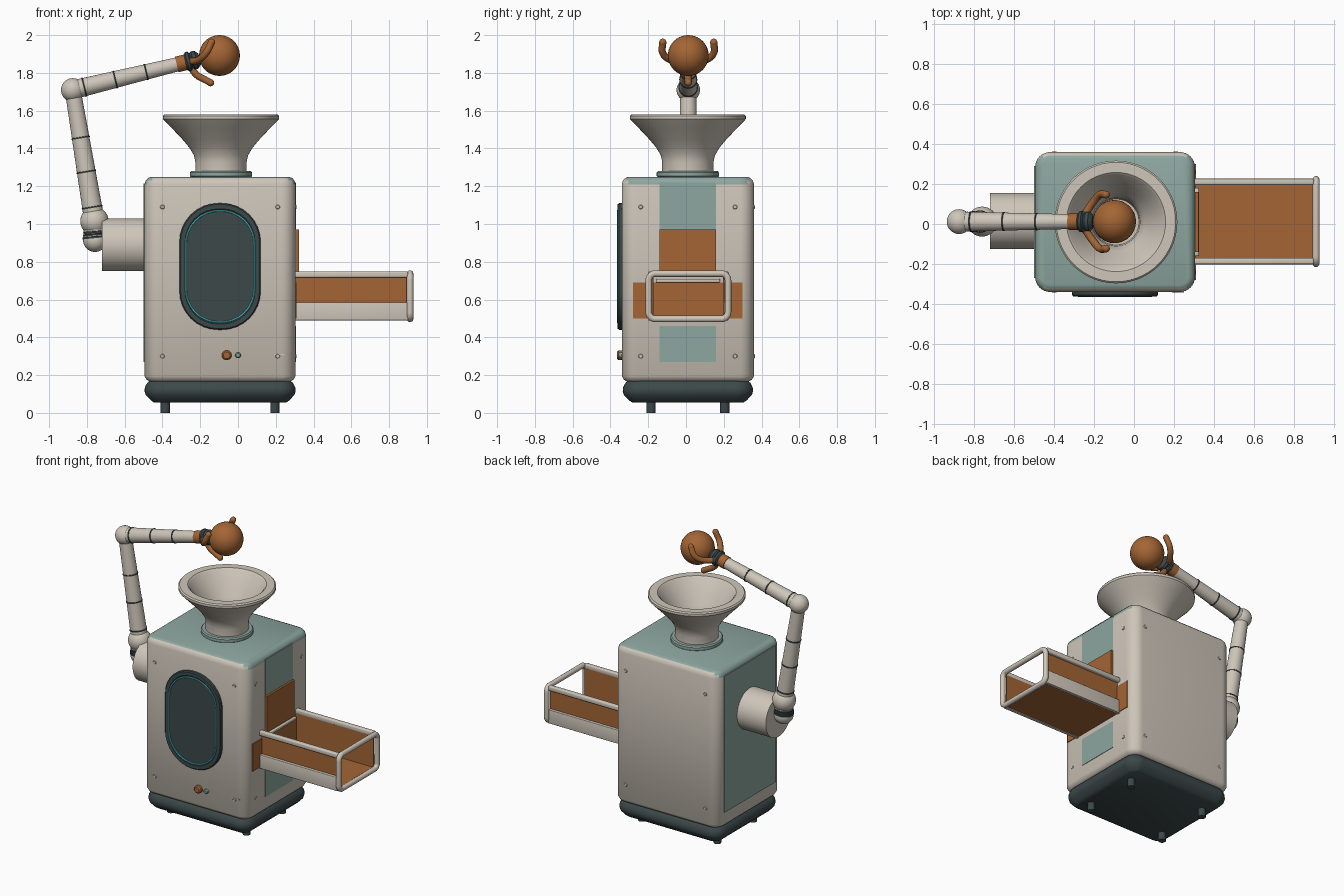
import bpy, bmesh, math
from mathutils import Vector, Matrix

if "Cube" in bpy.data.objects:
    bpy.data.objects.remove(bpy.data.objects["Cube"])


def mat(name, r, g, b):
    m = bpy.data.materials.new(name)
    m.diffuse_color = (r, g, b, 1)
    m.use_nodes = True
    m.node_tree.nodes["Principled BSDF"].inputs["Base Color"].default_value = m.diffuse_color
    return m


CREAM = mat("warm_cream", 0.62, 0.565, 0.49)
TEAL = mat("sage_teal", 0.27, 0.385, 0.35)
DARK = mat("dark_slate", 0.045, 0.065, 0.068)
ORANGE = mat("copper_orange", 0.37, 0.13, 0.035)
CYAN = mat("bright_cyan", 0.06, 0.6, 0.62)
CX, CY = -0.095, 0.01          # centre of the machine body


def finish(name, bm, material, angle=35):
    bmesh.ops.recalc_face_normals(bm, faces=bm.faces)
    me = bpy.data.meshes.new(name)
    bm.to_mesh(me)
    bm.free()
    ob = bpy.data.objects.new(name, me)
    bpy.context.collection.objects.link(ob)
    me.materials.append(material)
    shade(ob, angle)
    return ob


def shade(ob, angle=35):
    bpy.ops.object.select_all(action='DESELECT')
    ob.select_set(True)
    bpy.context.view_layer.objects.active = ob
    bpy.ops.object.shade_smooth_by_angle(angle=math.radians(angle))


def outline(w, d, r, n=8):
    """Rounded rectangle as 2D points."""
    pts = []
    for k, (sx, sy) in enumerate([(1, 1), (-1, 1), (-1, -1), (1, -1)]):
        for i in range(n + 1):
            a = math.pi / 2 * (k + i / n)
            pts.append((sx * (w / 2 - r) + r * math.cos(a), sy * (d / 2 - r) + r * math.sin(a)))
    return pts


def loft(name, w, d, r, sections, material, matrix):
    """Stack rounded rectangles given as (height, inset)."""
    bm = bmesh.new()
    rings = [[bm.verts.new((x, y, z)) for x, y in outline(w - 2 * i, d - 2 * i, r - i)]
             for z, i in sections]
    for a, b in zip(rings, rings[1:]):
        for j in range(len(a)):
            k = (j + 1) % len(a)
            bm.faces.new((a[j], a[k], b[k], b[j]))
    bm.faces.new(rings[0])
    bm.faces.new(rings[-1])
    bm.transform(matrix)
    return finish(name, bm, material)


def lathe(name, profile, material, origin=(0, 0, 0), axis=(0, 0, 1), n=40):
    """Spin (radius, height) points about an axis."""
    bm = bmesh.new()
    vs = [bm.verts.new((r, 0, z)) for r, z in profile]
    es = [bm.edges.new(p) for p in zip(vs, vs[1:])]
    bmesh.ops.spin(bm, geom=vs + es, cent=(0, 0, 0), axis=(0, 0, 1), angle=2 * math.pi,
                   steps=n, use_merge=True)
    bmesh.ops.remove_doubles(bm, verts=bm.verts, dist=1e-5)
    rot = Vector(axis).to_track_quat('Z', 'Y').to_matrix().to_4x4()
    bm.transform(Matrix.Translation(origin) @ rot)
    return finish(name, bm, material)


def disc(name, r, h, material, origin, axis, b=0.004, n=32):
    return lathe(name, [(0, 0), (r, 0), (r, h - b), (r - b, h), (0, h)], material, origin, axis, n)


def ball(name, r, material, origin):
    bm = bmesh.new()
    bmesh.ops.create_uvsphere(bm, u_segments=32, v_segments=20, radius=r)
    bm.transform(Matrix.Translation(origin))
    return finish(name, bm, material, 60)


def box(name, x, y, z, material, bevel=0.0):
    bm = bmesh.new()
    bmesh.ops.create_cube(bm, size=1)
    for v in bm.verts:
        for i, (lo, hi) in enumerate((x, y, z)):
            v.co[i] = lo if v.co[i] < 0 else hi
    if bevel:
        bmesh.ops.bevel(bm, geom=bm.edges[:], offset=bevel, segments=3, profile=0.5, affect='EDGES')
    return finish(name, bm, material)


def tube(name, pts, r, material, closed=False):
    cu = bpy.data.curves.new(name, 'CURVE')
    cu.dimensions = '3D'
    cu.bevel_depth = r
    cu.bevel_resolution = 3
    cu.use_fill_caps = True
    cu.resolution_u = 6
    sp = cu.splines.new('POLY' if closed else 'BEZIER')
    sp.use_cyclic_u = closed
    if closed:
        sp.points.add(len(pts) - 1)
        for p, c in zip(sp.points, pts):
            p.co = (*c, 1)
    else:
        sp.bezier_points.add(len(pts) - 1)
        for p, c in zip(sp.bezier_points, pts):
            p.co = c
            p.handle_left_type = p.handle_right_type = 'AUTO'
    ob = bpy.data.objects.new(name, cu)
    bpy.context.collection.objects.link(ob)
    cu.materials.append(material)
    bpy.ops.object.select_all(action='DESELECT')
    ob.select_set(True)
    bpy.context.view_layer.objects.active = ob
    bpy.ops.object.convert(target='MESH')
    shade(bpy.context.object, 50)


# Body shell, with a teal top between the cream front and back
MID = Matrix.Translation((CX, CY, 0))
body = loft("body", 0.80, 0.70, 0.075,
            [(0.165, 0.03), (0.175, 0.012), (0.195, 0), (1.21, 0), (1.23, 0.006),
             (1.243, 0.018), (1.25, 0.035)], CREAM, MID)
body.data.materials.append(TEAL)
for p in body.data.polygons:
    if p.center.z > 1.215 and abs(p.normal.y) < 0.6:
        p.material_index = 1

# Base and feet
loft("base", 0.80, 0.69, 0.09,
     [(0.055, 0.05), (0.065, 0.035), (0.095, 0.006), (0.115, 0), (0.135, 0.002),
      (0.16, 0.015), (0.175, 0.035)], DARK, MID)
for x in (-0.385, 0.195):
    for y in (-0.185, 0.205):
        disc("foot", 0.024, 0.07, DARK, (x, y, 0), (0, 0, 1), n=20)

# Side panels
box("left_panel", (-0.500, -0.490), (-0.27, 0.29), (0.27, 1.215), TEAL)
box("upper_right_panel", (0.300, 0.308), (-0.14, 0.16), (0.72, 1.22), TEAL)
box("lower_right_panel", (0.300, 0.308), (-0.14, 0.16), (0.27, 0.46), TEAL)
box("chute_flap", (0.300, 0.322), (-0.14, 0.16), (0.72, 0.97), ORANGE)
box("drawer_slot", (0.300, 0.310), (-0.28, 0.30), (0.50, 0.69), ORANGE)
box("slot_lip", (0.300, 0.325), (-0.16, 0.18), (0.69, 0.71), CREAM, 0.005)

# Oval front door with a glowing ring
FRONT = Matrix.Translation((CX, -0.335, 0.775)) @ Matrix.Rotation(math.pi / 2, 4, 'X')
loft("door", 0.43, 0.67, 0.205, [(0, 0), (0.02, 0), (0.027, 0.006), (0.027, 0.03), (0.022, 0.036)],
     DARK, FRONT)
tube("door_ring", [(CX + x, -0.361, 0.775 + z) for x, z in outline(0.362, 0.59, 0.175, 12)],
     0.0045, CYAN, True)

# Front knobs and bolts
disc("large_knob", 0.026, 0.03, ORANGE, (-0.06, -0.335, 0.305), (0, -1, 0), 0.008)
disc("small_knob", 0.015, 0.025, TEAL, (0.0, -0.335, 0.305), (0, -1, 0), 0.005)
box("vent_slit", (0.19, 0.25), (-0.342, -0.335), (0.307, 0.313), CREAM)
for z in (0.30, 1.09):
    for x in (-0.40, 0.21):
        disc("front_bolt", 0.012, 0.009, CREAM, (x, -0.335, z), (0, -1, 0), 0.003, 16)
        disc("back_bolt", 0.012, 0.009, CREAM, (x, 0.355, z), (0, 1, 0), 0.003, 16)
    for y in (-0.24, 0.26):
        disc("side_bolt", 0.012, 0.009, CREAM, (0.30, y, z), (1, 0, 0), 0.003, 16)

# Hopper and collar
HOP = (-0.09, 0.01, 0)
lathe("hopper_collar", [(0, 1.245), (0.155, 1.245), (0.165, 1.253), (0.165, 1.272), (0.158, 1.28),
                        (0, 1.28)], TEAL, HOP, n=56)
lathe("hopper", [(0, 1.275), (0.136, 1.275), (0.136, 1.33), (0.144, 1.365), (0.168, 1.405),
                 (0.206, 1.45), (0.258, 1.505), (0.300, 1.548), (0.307, 1.556), (0.307, 1.572),
                 (0.299, 1.58), (0.248, 1.58), (0.236, 1.57), (0.19, 1.48), (0.145, 1.42),
                 (0.120, 1.36), (0.115, 1.285), (0, 1.285)], CREAM, HOP, n=56)

# Drawer with an open end
box("drawer_floor", (0.30, 0.91), (-0.185, 0.21), (0.495, 0.505), ORANGE)
for s in (-1, 1):
    def span(a, b):
        return tuple(sorted((0.0125 + s * a, 0.0125 + s * b)))
    box("drawer_wall", (0.30, 0.90), span(0.184, 0.192), (0.50, 0.72), ORANGE)
    box("drawer_skirt", (0.30, 0.90), span(0.190, 0.212), (0.49, 0.585), CREAM, 0.003)
    box("drawer_rail", (0.30, 0.90), span(0.183, 0.214), (0.716, 0.749), CREAM, 0.008)
tube("drawer_end_frame", [(0.911, 0.0125 + y, 0.6175 + z) for y, z in outline(0.42, 0.24, 0.035)],
     0.018, CREAM, True)

# Arm: shoulder
AY = 0.012
disc("shoulder_mount", 0.14, 0.24, CREAM, (-0.72, 0.015, 0.89), (1, 0, 0), 0.0, 56)
S, E, W = Vector((-0.76, AY, 1.015)), Vector((-0.875, AY, 1.71)), Vector((-0.31, AY, 1.848))
up, out = (E - S).normalized(), (W - E).normalized()
ball("shoulder_lower_ball", 0.063, CREAM, (-0.757, AY, 0.915))
for k in range(3):
    disc("shoulder_ring", 0.066 - 0.002 * k, 0.012, DARK, (-0.757, AY, 0.925 + 0.014 * k), (-0.1, 0, 1))
disc("shoulder_neck", 0.06, 0.06, CREAM, (-0.757, AY, 0.955), (0, 0, 1))
ball("shoulder_ball", 0.075, CREAM, S)

# Arm: two tapered limbs with dark bands, and the elbow
for name, a, b, r0, r1, bands in (("upper_arm", S, E, 0.054, 0.042, (0.10, 0.37, 0.63)),
                                  ("forearm", E, W, 0.050, 0.037, (0.10, 0.39, 0.68))):
    d = b - a
    lathe(name, [(0, 0), (r0, 0), (r1, d.length), (0, d.length)], CREAM, a, d)
    for t in bands:
        disc(name + "_band", r0 + (r1 - r0) * t + 0.003, 0.008, DARK, a + d * t, d, 0.002)
ball("elbow", 0.062, CREAM, E)

# Wrist, gripper fingers and held ball
disc("wrist_cuff", 0.042, 0.055, ORANGE, W - out * 0.015, out, 0.006)
lathe("wrist_joint", [(0, 0), (0.038, 0), (0.053, 0.012), (0.053, 0.026), (0.042, 0.034),
                      (0.05, 0.044), (0.048, 0.062), (0.03, 0.08), (0, 0.082)], DARK, W + out * 0.03, out)
paths = [[(-0.255, 0, 1.84), (-0.22, 0, 1.79), (-0.18, 0, 1.767), (-0.145, 0, 1.748)]]
for s in (-1, 1):
    paths.append([(-0.25, 0.03 * s, 1.86), (-0.21, 0.09 * s, 1.868), (-0.17, 0.135 * s, 1.905),
                  (-0.14, 0.135 * s, 1.962)])
for path in paths:
    pts = [(x, y + AY, z) for x, y, z in path]
    tube("finger", pts, 0.019, ORANGE)
    ball("finger_tip", 0.019, ORANGE, pts[-1])
    ball("finger_knuckle", 0.026, DARK, pts[0])
ball("held_ball", 0.108, ORANGE, (-0.098, AY, 1.892))
